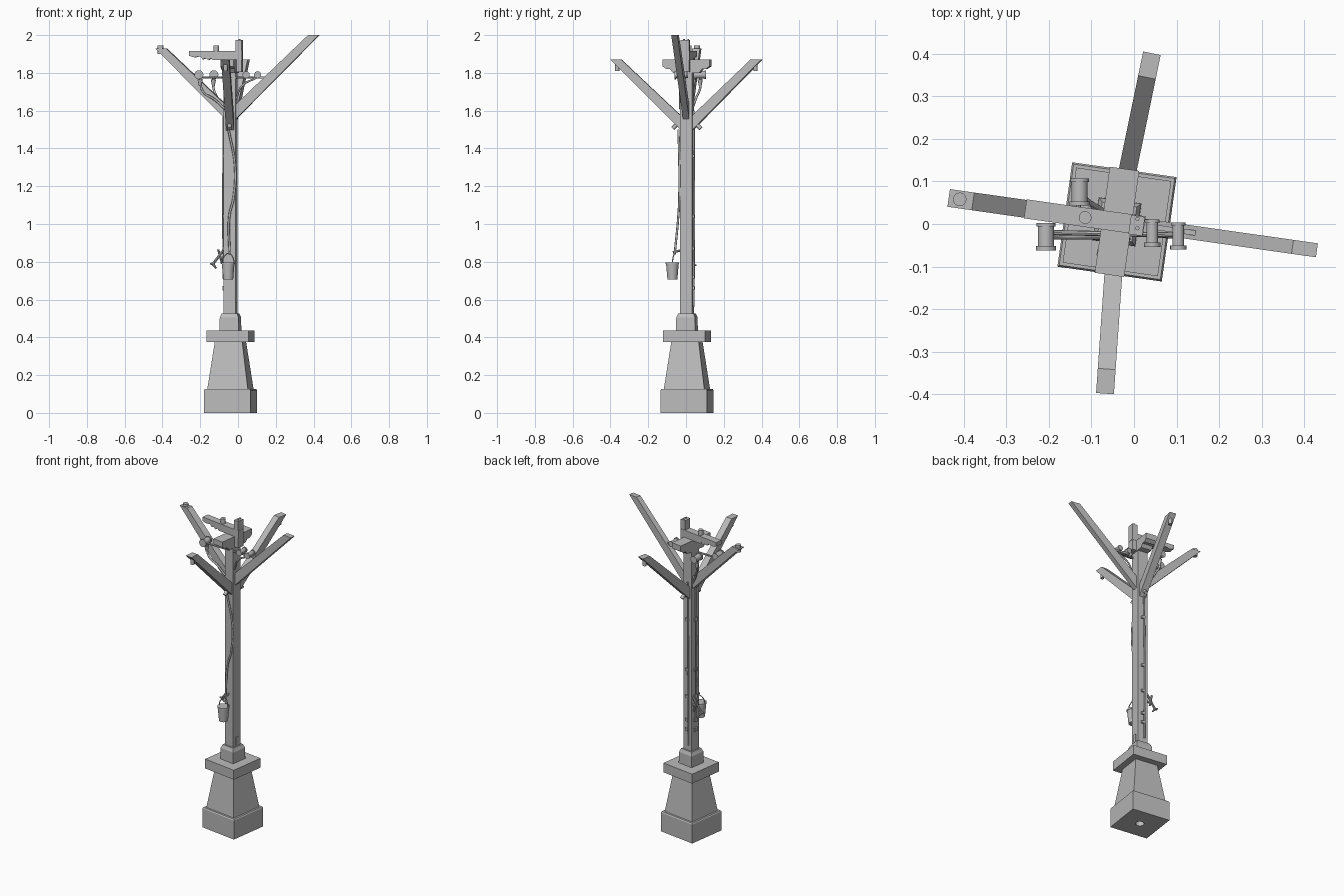
import bpy, bmesh, math
from mathutils import Vector, Matrix

cube = bpy.data.objects.get("Cube")
if cube:
    bpy.data.objects.remove(cube, do_unlink=True)

grey = bpy.data.materials.new("weathered_grey")
grey.use_nodes = True
grey.diffuse_color = (0.5, 0.5, 0.5, 1)
grey.node_tree.nodes["Principled BSDF"].inputs["Base Color"].default_value = (0.5, 0.5, 0.5, 1)

TURN = math.radians(-8.1)
CENTRE = Vector((-0.04, 0.005, 0))
FRAME = Matrix.Translation(CENTRE) @ Matrix.Rotation(TURN, 4, 'Z')


def finish(name, bm, matrix=None, smooth=False):
    if matrix is not None:
        bm.transform(matrix)
    bmesh.ops.recalc_face_normals(bm, faces=bm.faces)
    mesh = bpy.data.meshes.new(name)
    bm.to_mesh(mesh)
    bm.free()
    obj = bpy.data.objects.new(name, mesh)
    bpy.context.collection.objects.link(obj)
    mesh.materials.append(grey)
    if smooth:
        bpy.ops.object.select_all(action='DESELECT')
        obj.select_set(True)
        bpy.context.view_layer.objects.active = obj
        bpy.ops.object.shade_smooth_by_angle()
    return obj


def square_stack(name, levels):
    """Square-plan solid from (width, height) levels, in the turned frame."""
    bm = bmesh.new()
    rings = []
    for w, z in levels:
        rings.append([bm.verts.new((sx * w / 2, sy * w / 2, z))
                      for sx, sy in ((-1, -1), (1, -1), (1, 1), (-1, 1))])
    for low, high in zip(rings, rings[1:]):
        for i in range(4):
            j = (i + 1) % 4
            bm.faces.new((low[i], low[j], high[j], high[i]))
    bm.faces.new(rings[0])
    bm.faces.new(rings[-1])
    return finish(name, bm, FRAME)


def profile(name, points, thick, matrix):
    """Extrude an (x, z) outline symmetrically along y."""
    bm = bmesh.new()
    face = bm.faces.new([bm.verts.new((x, -thick / 2, z)) for x, z in points])
    ext = bmesh.ops.extrude_face_region(bm, geom=[face])
    moved = [v for v in ext["geom"] if isinstance(v, bmesh.types.BMVert)]
    bmesh.ops.translate(bm, verts=moved, vec=(0, thick, 0))
    return finish(name, bm, matrix)


def box(name, centre, size, matrix=FRAME):
    bm = bmesh.new()
    bmesh.ops.create_cube(bm, size=1, matrix=Matrix.Translation(centre) @ Matrix.Diagonal((*size, 1)))
    return finish(name, bm, matrix)


def rod(name, start, end, r1, r2=None, sides=16):
    a, b = Vector(start), Vector(end)
    bm = bmesh.new()
    bmesh.ops.create_cone(bm, cap_ends=True, segments=sides, radius1=r1,
                          radius2=r1 if r2 is None else r2, depth=(b - a).length)
    turn = (b - a).to_track_quat('Z', 'Y').to_matrix().to_4x4()
    return finish(name, bm, Matrix.Translation((a + b) / 2) @ turn, True)


def tube(name, points, radius):
    curve = bpy.data.curves.new(name, 'CURVE')
    curve.dimensions = '3D'
    curve.bevel_depth, curve.bevel_resolution, curve.resolution_u = radius, 2, 6
    curve.use_fill_caps = True
    spline = curve.splines.new('BEZIER')
    spline.bezier_points.add(len(points) - 1)
    for bp, p in zip(spline.bezier_points, points):
        bp.co = p
        bp.handle_left_type = bp.handle_right_type = 'AUTO'
    obj = bpy.data.objects.new(name, curve)
    bpy.context.collection.objects.link(obj)
    curve.materials.append(grey)
    return obj


# Stone pedestal with a socket hole underneath
plinth = square_stack("plinth", [(0.248, 0), (0.248, 0.12), (0.24, 0.127)])
hole = rod("socket_cutter", (-0.04, 0.005, -0.05), (-0.04, 0.005, 0.09), 0.025, sides=24)
hole.hide_render = True
hole.hide_set(True)
cut = plinth.modifiers.new("socket", 'BOOLEAN')
cut.object, cut.operation = hole, 'DIFFERENCE'
square_stack("tapered_pedestal", [(0.217, 0.125), (0.146, 0.378)])
square_stack("pedestal_collar", [(0.226, 0.375), (0.226, 0.435)])
square_stack("post_socket", [(0.102, 0.433), (0.100, 0.505), (0.082, 0.527)])
square_stack("post", [(0.064, 0.52), (0.064, 1.87)])

# Four slanted arms: heading, reach, tip height, width
arms = {"left_arm": (-8.1, 0.475, 2.0, 0.033), "right_arm": (171.9, 0.4, 1.93, 0.042),
        "front_arm": (-94, 0.405, 1.87, 0.042), "back_arm": (78.3, 0.405, 1.87, 0.042)}
for name, (deg, reach, top, width) in arms.items():
    place = Matrix.Translation(CENTRE) @ Matrix.Rotation(math.radians(deg), 4, 'Z')
    run = reach - 0.02
    profile(name, [(reach, top), (reach - 0.058, top), (0.02, top - run + 0.078),
                   (0.02, top - run)], width, place)
    # Bolt under the tip and peg at the foot
    tip = place @ Vector((reach - 0.035, 0, top - 0.025))
    if "front" in name or "back" in name:
        rod(name + "_bolt", tip, tip - Vector((0, 0, 0.035)), 0.011)
        foot = place @ Vector((0.055, 0, top - reach + 0.06))
        rod(name + "_peg", foot, foot + place.to_3x3() @ Vector((0.02, 0, -0.02)), 0.011)
rod("right_arm_knob", (-0.41, 0.058, 1.9), (-0.41, 0.058, 1.945), 0.016)

# Head beams and the upright stub
profile("lower_head_beam", [(-0.126, 1.87), (0.126, 1.87), (0.126, 1.835), (0.105, 1.82),
                            (0.085, 1.82), (0.07, 1.80), (-0.07, 1.80), (-0.085, 1.82),
                            (-0.105, 1.82), (-0.126, 1.835)], 0.07,
        FRAME @ Matrix.Rotation(math.pi / 2, 4, 'Z'))
profile("upper_head_beam", [(-0.218, 1.915), (0.065, 1.915), (0.065, 1.868), (-0.09, 1.868),
                            (-0.10, 1.878), (-0.115, 1.868), (-0.13, 1.878), (-0.145, 1.872),
                            (-0.16, 1.888), (-0.19, 1.882), (-0.218, 1.89)], 0.045, FRAME)
rod("beam_knob", (-0.115, 0.015, 1.91), (-0.115, 0.015, 1.945), 0.015)
box("head_stub", (0.047, -0.002, 1.89), (0.033, 0.045, 0.17))
for y in (-0.01, 0.012):
    rod("stub_pin", (0.008, y, 1.97), (0.008, y, 1.98), 0.005, sides=8)

# Lamp drums on a rail, each with a rim at both ends
drums = [(-0.207, -0.03, 0.019), (-0.128, 0.075, 0.019), (0.043, -0.022, 0.014), (0.104, -0.028, 0.014)]
for x, y, r in drums:
    for part, y0, y1, rad in (("drum", -0.032, 0.032, r), ("drum_rim", -0.032, -0.022, r + 0.005),
                              ("drum_back_rim", 0.024, 0.032, r + 0.003)):
        rod(part, (x, y + y0, 1.79), (x, y + y1, 1.79), rad)
rod("lamp_rail", (-0.2, -0.02, 1.775), (0.11, -0.026, 1.775), 0.006, sides=8)
box("rail_board", (0.15, 0.0, 1.775), (0.15, 0.012, 0.012))
tube("outer_bracket", [(-0.07, -0.03, 1.61), (-0.125, -0.03, 1.66), (-0.185, -0.03, 1.70), (-0.2, -0.03, 1.78)], 0.006)
tube("inner_bracket", [(-0.07, 0.03, 1.60), (-0.11, 0.055, 1.67), (-0.13, 0.075, 1.72), (-0.13, 0.075, 1.78)], 0.006)
tube("side_bracket", [(-0.01, -0.02, 1.66), (0.02, -0.025, 1.73), (0.1, -0.03, 1.775)], 0.005)
for x, y in ((-0.2, -0.03), (-0.13, 0.075)):
    rod("bracket_cup", (x, y, 1.73), (x, y, 1.765), 0.007, 0.014)

# Cables down the post with clamps
tube("front_rope", [(-0.05, -0.04, 1.5), (-0.015, -0.035, 1.3), (-0.025, -0.036, 1.13),
                    (-0.045, -0.04, 1.05), (-0.045, -0.06, 0.84)], 0.006)
tube("back_cable", [(-0.045, 0.04, 0.56), (-0.045, 0.043, 1.0), (-0.04, 0.041, 1.6)], 0.005)
tube("side_cable", [(-0.078, 0.012, 0.72), (-0.08, 0.012, 1.1), (-0.077, 0.012, 1.57)], 0.004)
for z in (0.66, 0.72, 0.87, 1.04, 1.36):
    box("cable_clamp", (-0.035, 0.0, z), (0.014, 0.022, 0.022))
    box("back_clamp", (0.0, 0.035, z), (0.022, 0.014, 0.016))
box("post_plate", (0.033, 0, 0.56), (0.006, 0.02, 0.05))

# Hanging bucket
rod("bucket", (-0.052, -0.072, 0.705), (-0.052, -0.072, 0.795), 0.026, 0.034, 20)
rod("bucket_rim", (-0.052, -0.072, 0.787), (-0.052, -0.072, 0.797), 0.036, sides=20)
tube("bucket_handle", [(-0.084, -0.072, 0.79), (-0.075, -0.068, 0.825), (-0.048, -0.06, 0.845),
                       (-0.028, -0.068, 0.825), (-0.02, -0.072, 0.79)], 0.003)
rod("bucket_hook", (-0.045, -0.03, 0.86), (-0.045, -0.07, 0.85), 0.006, sides=8)

# Grappling hook hung on the back corner
hub = Vector((-0.095, 0.03, 0.82))
rod("hook_shank", (-0.07, 0.03, 0.87), (-0.135, 0.03, 0.785), 0.007, sides=8)
rod("hook_bracket", (-0.06, 0.02, 0.82), hub, 0.008, sides=8)
for tip in ((-0.148, 0.03, 0.79), (-0.115, 0.03, 0.765), (-0.13, 0.055, 0.78)):
    rod("hook_prong", (-0.132, 0.03, 0.788), tip, 0.008, 0.004, 8)
rod("hook_spar", (-0.105, 0.035, 0.865), (-0.085, 0.04, 0.79), 0.006, sides=8)
